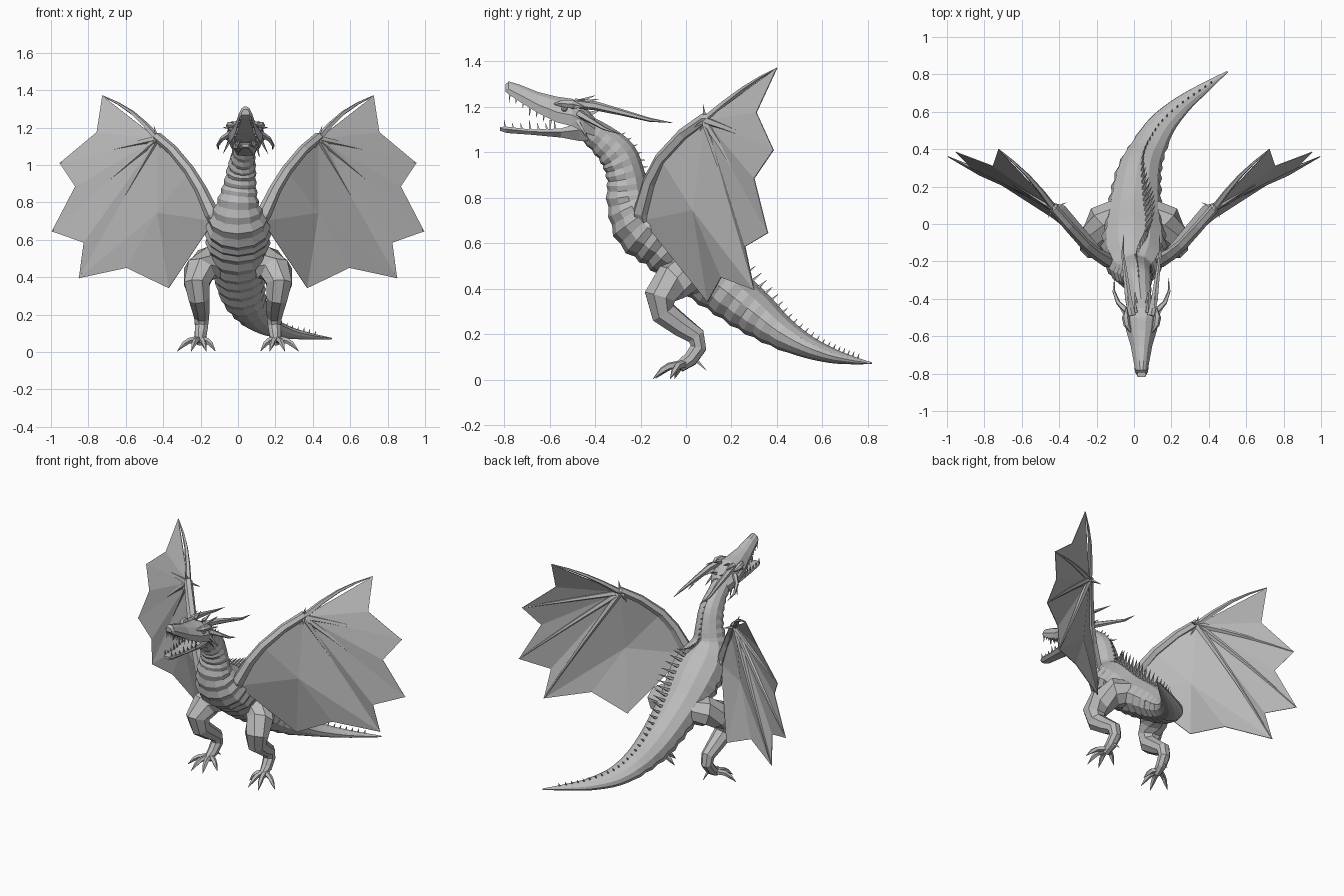
import bpy, bmesh, math
from mathutils import Vector as V

if "Cube" in bpy.data.objects:
    bpy.data.objects.remove(bpy.data.objects["Cube"])

grey = bpy.data.materials.new("stone_grey")
grey.use_nodes = True
grey.diffuse_color = (0.5, 0.5, 0.5, 1)
grey.node_tree.nodes["Principled BSDF"].inputs["Base Color"].default_value = (0.5, 0.5, 0.5, 1)

HEAD_X = 0.04


def finish(bm, name, mirror=False, x=0.0, thickness=0):
    bmesh.ops.recalc_face_normals(bm, faces=bm.faces)
    mesh = bpy.data.meshes.new(name)
    bm.to_mesh(mesh)
    bm.free()
    mesh.materials.append(grey)
    ob = bpy.data.objects.new(name, mesh)
    ob.location.x = x
    bpy.context.collection.objects.link(ob)
    if thickness:
        mod = ob.modifiers.new("thickness", 'SOLIDIFY')
        mod.thickness, mod.offset = thickness, 0
    if mirror:
        mod = ob.modifiers.new("mirror", 'MIRROR')
        mod.use_mirror_merge = False
    return ob


def loft(bm, rings):
    loops = [[bm.verts.new(p) for p in ring] for ring in rings]
    n = len(loops[0])
    for a, b in zip(loops, loops[1:]):
        for i in range(n):
            j = (i + 1) % n
            bm.faces.new((a[i], a[j], b[j], b[i]))
    bm.faces.new(loops[0])
    bm.faces.new(loops[-1])


def frames(points):
    """Tangent-following side and normal vectors along a path."""
    span = points[-1] - points[0]
    axis = min(range(3), key=lambda k: abs(span[k]))
    ref = V([float(k == axis) for k in range(3)])
    out = []
    for i in range(len(points)):
        t = (points[min(i + 1, len(points) - 1)] - points[max(i - 1, 0)]).normalized()
        side = (ref - t * ref.dot(t)).normalized()
        out.append((side, side.cross(t)))
    return out


def tube(bm, path, sides=6):
    """Loft round sections along (x, y, z, radius) points."""
    pts = [V(p[:3]) for p in path]
    rings = []
    for p, row, (s, n) in zip(pts, path, frames(pts)):
        ring = []
        for k in range(sides):
            a = math.tau * (k + 0.5) / sides
            ring.append(p + (s * math.cos(a) + n * math.sin(a)) * row[3])
        rings.append(ring)
    loft(bm, rings)


def spike(bm, base, tip, r, sides=4):
    tube(bm, [(*base, r), (*tip, 0.001)], sides)


def smooth_path(rows, steps):
    """Catmull-Rom interpolation of rows of numbers."""
    out = []
    for i in range(len(rows) - 1):
        q = [rows[max(i - 1, 0)], rows[i], rows[i + 1], rows[min(i + 2, len(rows) - 1)]]
        for k in range(steps):
            t = k / steps
            out.append([0.5 * (2 * b + (c - a) * t + (2 * a - 5 * b + 4 * c - d) * t ** 2
                               + (3 * b - a - 3 * c + d) * t ** 3) for a, b, c, d in zip(*q)])
    return out + [list(rows[-1])]


# Neck, trunk and tail: x, y, z, half width, half height
spine = smooth_path([
    (.04, -.46, 1.12, .06, .05), (.03, -.375, 1.06, .062, .065), (.02, -.30, .985, .075, .08),
    (.01, -.265, .89, .088, .083), (0, -.25, .79, .115, .1), (0, -.19, .69, .16, .14),
    (0, -.09, .61, .17, .137), (0, .03, .50, .15, .125), (.01, .16, .40, .135, .112),
    (.03, .29, .30, .118, .1), (.08, .41, .21, .095, .073), (.15, .53, .145, .075, .05),
    (.26, .64, .105, .05, .033), (.38, .73, .085, .028, .018), (.5, .815, .072, .004, .004)], 4)
centres = [V(r[:3]) for r in spine]
axes = frames(centres)
SIDES = 12
rings = []
for i, (c, row, (s, n)) in enumerate(zip(centres, spine, axes)):
    ring = []
    for k in range(SIDES):
        a = math.tau * k / SIDES
        f = 1.0
        if i < 42 and math.sin(a) < 0.3:      # overlapping belly plates
            f = 1.05 if i % 2 else 0.96
        elif math.sin(a) > 0.9:               # raised back ridge
            f = 1.05
        ring.append(c + s * math.cos(a) * row[3] * f + n * math.sin(a) * row[4] * f)
    rings.append(ring)
bm = bmesh.new()
loft(bm, rings)
finish(bm, "body")

# Spines down the back, leaning to the left over the trunk
bm = bmesh.new()
last = len(spine) - 3
for i in range(6, last):
    u = i / last
    bulge = math.exp(-((u - 0.48) / 0.17) ** 2)
    roll = 0.45 * bulge
    s, n = axes[i]
    out = s * math.sin(roll) + n * math.cos(roll)
    base = centres[i] + s * math.sin(roll) * spine[i][3] * 0.95 + n * math.cos(roll) * spine[i][4] * 0.95
    size = 0.022 + 0.085 * bulge
    tip = base + out * size + (centres[i + 1] - centres[i]).normalized() * size * 0.25
    spike(bm, base, tip, 0.006 + 0.009 * bulge)
finish(bm, "back_spines")


def jaw(name, rows, outline):
    """Loft a half outline, mirrored, through (y, top, bottom, half width) rows."""
    full = outline + [(-a, b) for a, b in reversed(outline)]
    bm = bmesh.new()
    loft(bm, [[(a * w, y, lo + (hi - lo) * b) for a, b in full] for y, hi, lo, w in rows])
    finish(bm, name, x=HEAD_X)


jaw("skull", [(-.795, 1.298, 1.268, .022), (-.78, 1.312, 1.255, .034), (-.73, 1.297, 1.222, .043),
              (-.65, 1.265, 1.172, .058), (-.57, 1.245, 1.132, .082), (-.5, 1.235, 1.115, .095),
              (-.45, 1.21, 1.09, .085), (-.40, 1.15, 1.07, .055)],
    [(.25, 1), (.6, .85), (1, .4), (.9, 0)])
jaw("lower_jaw", [(-.818, 1.112, 1.095, .02), (-.79, 1.113, 1.085, .035), (-.68, 1.1, 1.077, .046),
                  (-.55, 1.105, 1.065, .062), (-.47, 1.13, 1.05, .07), (-.42, 1.12, 1.05, .05)],
    [(.9, 1), (1, .6), (.6, 0)])

# Teeth
bm = bmesh.new()
for k in range(7):
    u = k / 6
    y = -.775 + .18 * u
    top, w = 1.262 - .12 * u, .026 + .036 * u
    spike(bm, (w, y, top), (w, y - .004, top - (.045 if k % 3 == 0 else .028)), .007)
    y = -.795 + .22 * u
    w = .024 + .026 * u
    spike(bm, (w, y, 1.1), (w, y - .006, 1.145 if k % 3 == 0 else 1.128), .007)
finish(bm, "teeth", True, HEAD_X)

# Horns, cheek spikes and brows
bm = bmesh.new()
tube(bm, [(.05, -.49, 1.215, .022), (.07, -.40, 1.205, .02), (.085, -.28, 1.175, .014),
          (.1, -.16, 1.143, .009), (.095, -.06, 1.13, .001)])
tube(bm, [(.075, -.47, 1.17, .018), (.125, -.42, 1.14, .013), (.148, -.36, 1.105, .008),
          (.145, -.29, 1.08, .001)], 5)
finish(bm, "horns", True, HEAD_X)

bm = bmesh.new()
for base, tip in [((.08, -.48, 1.14), (.12, -.43, 1.06)), ((.06, -.46, 1.11), (.075, -.42, 1.04)),
                  ((.06, -.48, 1.22), (.075, -.38, 1.235)), ((.03, -.47, 1.225), (.035, -.40, 1.25)),
                  ((.03, -.42, 1.17), (.035, -.36, 1.195)), ((.08, -.5, 1.2), (.12, -.44, 1.2))]:
    spike(bm, base, tip, .012)
finish(bm, "cheek_spikes", True, HEAD_X)

bm = bmesh.new()
tube(bm, [(.055, -.58, 1.212, .004), (.078, -.54, 1.215, .018), (.085, -.5, 1.212, .02),
          (.08, -.45, 1.2, .004)])
finish(bm, "brows", True, HEAD_X)

bm = bmesh.new()
bmesh.ops.create_icosphere(bm, subdivisions=1, radius=.015)
bmesh.ops.translate(bm, verts=bm.verts, vec=(.077, -.535, 1.19))
finish(bm, "eyes", True, HEAD_X)

# Wing arm
bm = bmesh.new()
tube(bm, [(.08, -.17, .66, .05), (.14, -.195, .74, .04), (.2, -.16, .87, .033),
          (.26, -.11, .97, .03), (.35, -.01, 1.08, .028), (.43, .085, 1.15, .026),
          (.455, .11, 1.155, .008)])
finish(bm, "wing_arms", True)

# Wing membrane: finger tips and the notches between them
shoulder, elbow, wrist = V((.13, -.19, .70)), V((.26, -.11, .97)), V((.43, .085, 1.14))
tips = [V((.725, .40, 1.37)), V((.953, .385, 1.01)), V((.995, .36, .645)), V((.85, .30, .395))]
notches = [V((.755, .31, 1.175)), V((.87, .30, .885)), V((.825, .26, .585)), V((.595, .155, .45))]
trail, fold = V((.37, .095, .342)), V((.43, .03, .745))
bm = bmesh.new()
rim = [p for pair in zip(tips, notches) for p in pair]
fan = [(wrist, a, b) for a, b in zip(rim[:-2], rim[1:-1])]
loop = [wrist, tips[3], notches[3], trail, shoulder, elbow, wrist]
fan += [(fold, a, b) for a, b in zip(loop, loop[1:])]
for tri in fan:
    bm.faces.new([bm.verts.new(p) for p in tri])
bmesh.ops.remove_doubles(bm, verts=bm.verts, dist=.0005)
finish(bm, "wing_membranes", True, thickness=.004)

# Wing fingers, the leading one bowed clear of the membrane
bm = bmesh.new()
for k, tip in enumerate(tips):
    bow = V((-.012, .012, .025)) if k == 0 else V((0, .012, .004))
    path = []
    for t in (0, .25, .5, .75, 1):
        p = wrist.lerp(tip, t) + bow * math.sin(math.pi * t)
        path.append((*p, .017 * (1 - t) + .003))
    tube(bm, path, 5)
finish(bm, "wing_fingers", True)

# Wrist claws
bm = bmesh.new()
for d in [(.02, -.01, .07), (-.025, -.03, -.07), (.08, .02, -.07), (-.07, .03, -.02), (.03, -.05, -.03)]:
    spike(bm, wrist, wrist + V(d), .013)
finish(bm, "wrist_claws", True)

# Legs
bm = bmesh.new()
tube(bm, [(.09, .06, .47, .08), (.16, .02, .47, .095), (.205, -.06, .43, .088), (.22, -.115, .365, .074),
          (.21, -.1, .295, .06), (.2, -.02, .235, .05), (.195, .045, .19, .043), (.195, .055, .14, .038),
          (.2, .02, .09, .034), (.205, -.03, .055, .026)], 8)
finish(bm, "legs", True)

# Toes with claws
bm = bmesh.new()
for x, y in [(.12, -.05), (.17, -.135), (.25, -.145), (.325, -.07)]:
    root, end = V((.205, -.005, .07)), V((x, y, .004))
    mid = root.lerp(end, .5) + V((0, 0, .022))
    knuckle = root.lerp(end, .7) + V((0, 0, .018))
    tube(bm, [(*root, .02), (*mid, .016), (*knuckle, .014), (*end, .001)], 5)
spike(bm, (.2, .03, .1), (.19, .09, .04), .014)
finish(bm, "toes", True)
